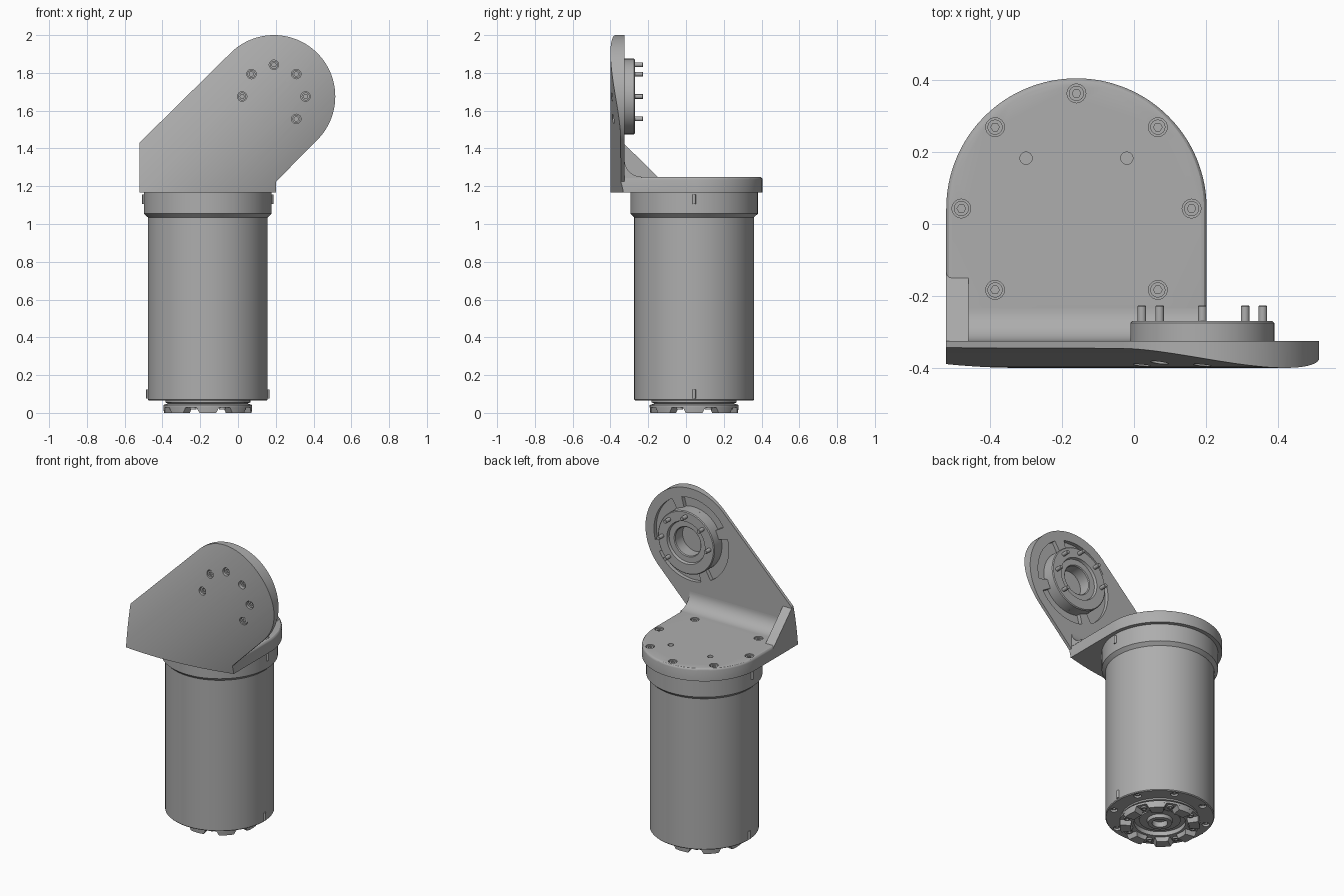
import bpy, bmesh, math
from math import sin, cos, pi, radians
from mathutils import Vector, Matrix

if "Cube" in bpy.data.objects:
    bpy.data.objects.remove(bpy.data.objects["Cube"])

GREY = (0.42, 0.42, 0.42, 1)
mat = bpy.data.materials.new("satin grey")
mat.use_nodes = True
mat.diffuse_color = GREY
mat.node_tree.nodes["Principled BSDF"].inputs["Base Color"].default_value = GREY

CX, CY = -0.16, 0.043           # motor axis
PX, PZ = 0.19, 1.675            # pivot axis
BACK = -0.325                   # rear face of the arm plate
parts = []
TO_BACK = Matrix.Rotation(-pi / 2, 4, "X")   # local z points to +y
TO_FRONT = Matrix.Rotation(pi / 2, 4, "X")   # local z points to -y
DOWN = Matrix.Rotation(pi, 4, "X")


def loft(name, rings, matrix=Matrix(), start=True, end=True, keep=True):
    """Skin equal rings of points and cap the ends."""
    bm = bmesh.new()
    vs = [[bm.verts.new(p) for p in ring] for ring in rings]
    n = len(vs[0])
    for a, b in zip(vs, vs[1:]):
        for i in range(n):
            j = (i + 1) % n
            bm.faces.new((a[i], a[j], b[j], b[i]))
    if start:
        bm.faces.new(vs[0][::-1])
    if end:
        bm.faces.new(vs[-1])
    bmesh.ops.recalc_face_normals(bm, faces=bm.faces)
    me = bpy.data.meshes.new(name)
    bm.to_mesh(me)
    bm.free()
    me.transform(matrix)
    me.materials.append(mat)
    ob = bpy.data.objects.new(name, me)
    bpy.context.collection.objects.link(ob)
    if keep:
        parts.append(ob)
    return ob


def circle(r, z, n=96, hexagon=False):
    pts = []
    for i in range(n):
        a = 2 * pi * i / n
        k = r * cos(pi / 6) / cos(a % (pi / 3) - pi / 6) if hexagon else r
        pts.append((k * cos(a), k * sin(a), z))
    return pts


def lathe(name, profile, matrix=Matrix(), n=96, **kw):
    return loft(name, [circle(r, z, n) for r, z in profile], matrix, **kw)


def at(x, y, z, turn=Matrix()):
    return Matrix.Translation((x, y, z)) @ turn


def polar(r, deg):
    return r * cos(radians(deg)), r * sin(radians(deg))


def cut(ob, cutters, operation="DIFFERENCE"):
    bpy.context.view_layer.objects.active = ob
    for c in cutters:
        m = ob.modifiers.new("cut", "BOOLEAN")
        m.operation, m.solver, m.object = operation, "EXACT", c
        bpy.ops.object.modifier_apply(modifier=m.name)
        bpy.data.objects.remove(c)


def hole(r, depth, matrix):
    """Cutter sunk to a depth below its local origin."""
    return lathe("cutter", [(r, -depth), (r, 0.03)], matrix, 32, keep=False)


def cap_screw(name, matrix, r=0.021):
    """Round head with a hexagonal socket."""
    h = 0.57 * r
    loft(name, [circle(r, -0.02, 24), circle(r, 0, 24), circle(h, 0, 24, True),
                circle(h, -0.011, 24, True)], matrix)


def sector(r0, r1, mid, half, z, n=16):
    angles = [mid - half + 2 * half * i / n for i in range(n + 1)]
    pts = [polar(r1, a) for a in angles] + [polar(r0, a) for a in angles[::-1]]
    return [(x, y, z) for x, y in pts]


# Motor body with flared collar
body = lathe("motor_body", [(0.312, 0.065), (0.317, 0.07), (0.317, 1.035), (0.338, 1.055),
                            (0.338, 1.168)], at(CX, CY, 0), 128)
cut(body, [hole(0.022, 0.02, at(CX + x, CY + y, 0.065, DOWN))
           for x, y in (polar(0.28, 22.5 + 45 * i) for i in range(8))])
for side in (-1, 1):
    for z in (0.1, 1.13):
        r = 0.317 if z < 1 else 0.338
        lathe("locating_pin", [(0.009, -0.025), (0.009, 0.025)], at(CX + side * r, CY, z), 16)

# Output flange: stepped ring with a recessed hub underneath
lathe("output_flange", [(0.225, 0.066), (0.225, 0.055), (0.21, 0.05), (0.235, 0.042),
                        (0.235, 0.028), (0.15, 0.028), (0.15, 0.055), (0.12, 0.055),
                        (0.12, 0.045), (0.075, 0.045), (0.07, 0.025), (0.045, 0.025),
                        (0.045, 0.06)], at(CX, CY, 0))
for i in range(8):
    loft("flange_tooth", [sector(0.17, 0.232, 45 * i, 11, 0),
                          sector(0.165, 0.235, 45 * i, 15, 0.03)], at(CX, CY, 0))
    x, y = polar(0.2, 45 * i + 22.5)
    cap_screw("flange_screw", at(CX + x, CY + y, 0.018, DOWN), 0.018)
    x, y = polar(0.28, 45 * i + 22.5)
    cap_screw("body_screw", at(CX + x, CY + y, 0.075, DOWN), 0.018)

# Base plate: D-shaped, rounded along the upper rim
R = 0.362
outline = [(CX + R * cos(pi * i / 64), CY + R * sin(pi * i / 64)) for i in range(65)]
outline += [(CX - R, BACK - 0.008), (CX + R, BACK - 0.008)]
base = loft("base_plate", [[(x, y, z) for x, y in outline] for z in (1.168, 1.25)])
bm = bmesh.new()
bm.from_mesh(base.data)
rim = [e for e in bm.edges if all(v.co.z > 1.24 for v in e.verts)
       and any(v.co.y > BACK for v in e.verts)]
bmesh.ops.bevel(bm, geom=rim, offset=0.015, segments=3, profile=0.5, affect="EDGES")
bm.to_mesh(base.data)
bm.free()
spots = [polar(0.32, 45 * k) for k in range(-1, 6)]
cutters = [hole(0.026, 0.025, at(CX + x, CY + y, 1.25)) for x, y in spots]
cutters += [hole(0.017, 0.05, at(CX + s * 0.14, CY + 0.14, 1.25)) for s in (-1, 1)]
cut(base, cutters)
for x, y in spots:
    cap_screw("base_screw", at(CX + x, CY + y, 1.244))


# Arm plate: slanted outline with round end, front face cambered across the slant
def along_y(name, pts, y0, y1, **kw):
    return loft(name, [[(x, y, z) for x, z in pts] for y in (y0, y1)], **kw)


def along_x(name, pts, x0, x1):
    return loft(name, [[(x, y, z) for y, z in pts] for x in (x0, x1)])


arm_outline = [(CX - R, 1.168), (CX + R, 1.168), (CX + R, 1.225)]
for i in range(65):
    x, z = polar(0.325, -45 + 180 * i / 64)
    arm_outline.append((PX + x, PZ + z))
arm_outline.append((CX - R, 1.43))
arm = along_y("arm_plate", arm_outline, -0.45, BACK)
slant = at(PX, 0.6, PZ, Matrix.Rotation(pi / 4, 4, "Y"))
cut(arm, [lathe("cutter", [(1, -2), (1, 2)], slant, 320, keep=False)], "INTERSECT")

# Pockets and screw holes in the arm
pivot = at(PX, BACK, PZ, TO_BACK)
cutters = [hole(0.092, 0.045, pivot)]
for k in range(4):
    pts = [(PX + x, PZ + z) for x, z, _ in sector(0.2, 0.265, 112 + 90 * k, 37, 0)]
    cutters.append(along_y("cutter", pts, BACK - 0.025, BACK + 0.05, keep=False))
pins = [polar(0.168, 45 * k) for k in range(-1, 5)]
cutters += [hole(0.025, 0.045, at(PX + x, -0.41, PZ + z, TO_FRONT)) for x, z in pins]
cut(arm, cutters)

# Bearing boss with screws passing through
lathe("bearing_boss", [(0.2, -0.005), (0.2, 0.05), (0.195, 0.055), (0.135, 0.055),
                       (0.13, 0.038), (0.095, 0.038), (0.09, 0.033), (0.09, -0.04)],
      pivot, start=False)
for x, z in pins:
    lathe("boss_pin", [(0.012, 0), (0.012, 0.096), (0.01, 0.098)],
          at(PX + x, BACK, PZ + z, TO_BACK), 20)
    cap_screw("arm_screw", at(PX + x, -0.38, PZ + z, TO_FRONT))

# Concave fillet and side gusset between base and arm
F = 0.09
cove = [(BACK + F - F * sin(a), 1.25 + F - F * cos(a))
        for a in (pi / 2 * i / 16 for i in range(17))]
along_x("inner_fillet", cove + [(BACK - 0.003, 1.25 + F), (BACK - 0.003, 1.24),
                                (BACK + F, 1.24)], CX - R + 0.03, CX + R)
along_x("side_gusset", [(BACK - 0.003, 1.2), (-0.135, 1.2), (-0.135, 1.235), (-0.15, 1.25),
                        (BACK - 0.003, 1.425)], CX - R, -0.46)

# Smooth shading with crisp edges
bpy.ops.object.select_all(action="DESELECT")
for ob in parts:
    ob.select_set(True)
bpy.context.view_layer.objects.active = parts[0]
bpy.ops.object.shade_smooth_by_angle(angle=radians(30))
